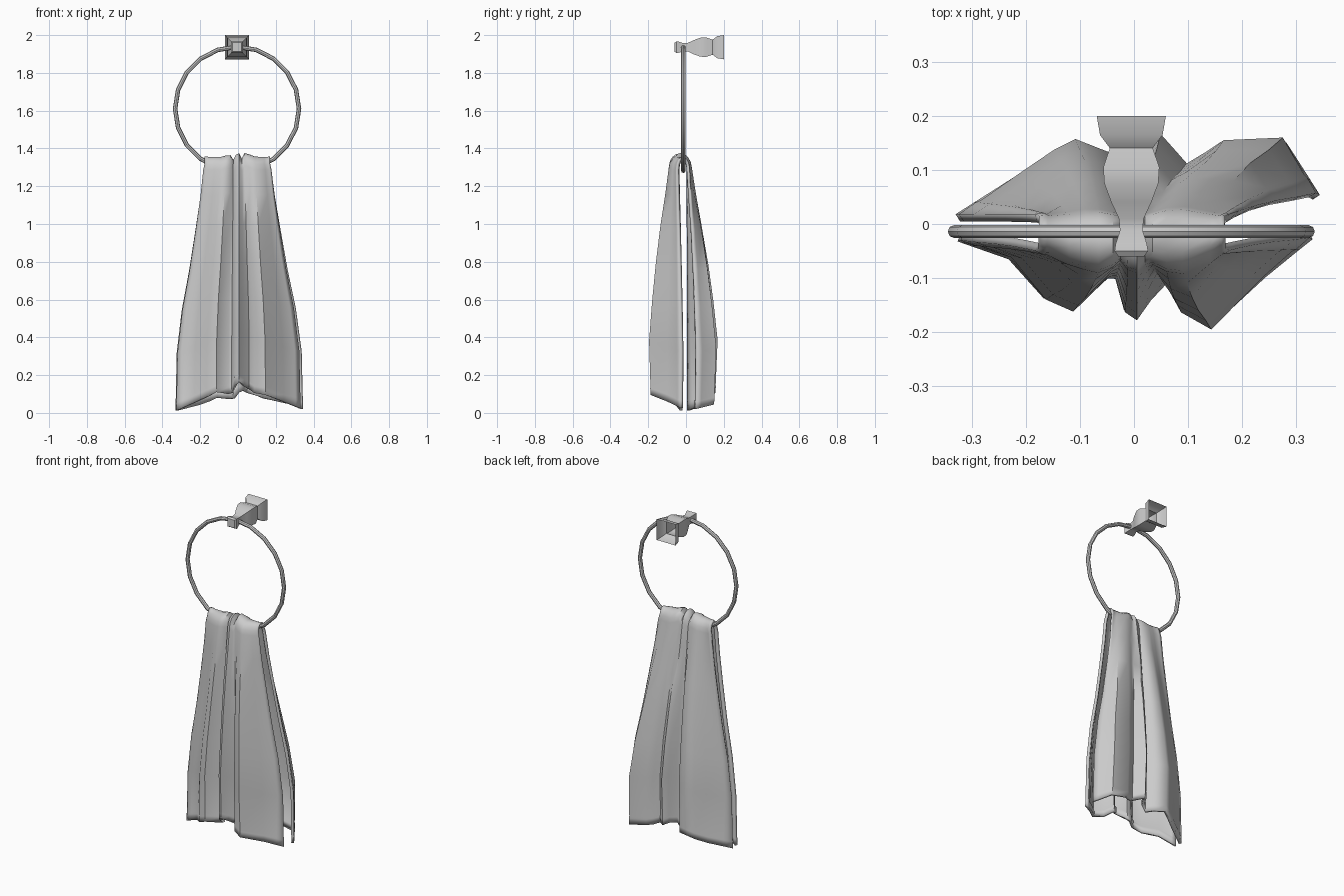
import bpy, bmesh, math

if "Cube" in bpy.data.objects:
    bpy.data.objects.remove(bpy.data.objects["Cube"])

def grid_object(name, rows, closed=False, cap_first=False, angle=40):
    """Skin a list of equal-length point rows into a mesh object."""
    bm = bmesh.new()
    vs = [[bm.verts.new(p) for p in r] for r in rows]
    n = len(rows[0])
    for a, b in zip(vs, vs[1:]):
        for i in range(n if closed else n - 1):
            k = (i + 1) % n
            bm.faces.new((a[i], a[k], b[k], b[i]))
    if cap_first:
        bm.faces.new(vs[0][::-1])
    me = bpy.data.meshes.new(name)
    bm.to_mesh(me)
    bm.free()
    ob = bpy.data.objects.new(name, me)
    bpy.context.collection.objects.link(ob)
    return ob

def smooth(ob, angle):
    bpy.ops.object.select_all(action='DESELECT')
    bpy.context.view_layer.objects.active = ob
    ob.select_set(True)
    bpy.ops.object.shade_smooth_by_angle(angle=math.radians(angle))

def lerp(a, b, t):
    return a + (b - a) * t

# wall bracket: square sections (y, half width), front capped, hollow back
profile = [(-.06, .024), (-.05, .031), (-.037, .029), (-.012, .021), (.01, .023),
           (.04, .037), (.075, .05), (.105, .052), (.14, .040), (.141, .040),
           (.165, .058), (.2, .064)]
corners = [(-1, -1), (1, -1), (1, 1), (-1, 1)]
bracket = grid_object("wall_bracket",
                      [[(-.005 + h * cx, y, 1.936 + h * cz) for cx, cz in corners]
                       for y, h in profile], closed=True, cap_first=True)
smooth(bracket, 35)

# hanging ring
bpy.ops.mesh.primitive_torus_add(major_segments=20, minor_segments=8,
                                 major_radius=.328, minor_radius=.012,
                                 location=(-.005, -.014, 1.61),
                                 rotation=(math.pi / 2, 0, 0))
ring = bpy.context.object
ring.name = "towel_ring"
smooth(ring, 40)

# towel columns: front hem x, y, z | back hem x, y | fold x, front y, back y, top z
cols = [
    (-.325, -.026, .012, -.328, .014, -.176, -.045, .014, 1.352),
    (-.230, -.060, .055, -.210, .095, -.120, -.072, .020, 1.353),
    (-.165, -.138, .085, -.150, .135, -.090, -.082, .025, 1.353),
    (-.115, -.160, .110, -.110, .155, -.065, -.088, .025, 1.360),
    (-.050, -.098, .100, -.045, .130, -.040, -.078, .020, 1.362),
    (-.032, -.100, .105, -.020, .080, -.025, -.065, .015, 1.338),
    (-.015, -.162, .150, .000, .090, -.010, -.083, .020, 1.365),
    (.005, -.176, .165, .025, .140, .005, -.088, .025, 1.372),
    (.030, -.140, .145, .050, .165, .020, -.078, .020, 1.345),
    (.060, -.110, .125, .100, .110, .035, -.073, .020, 1.374),
    (.090, -.162, .105, .135, .130, .060, -.086, .028, 1.366),
    (.145, -.193, .095, .170, .153, .090, -.090, .030, 1.354),
    (.240, -.098, .060, .280, .158, .140, -.068, .020, 1.353),
    (.328, -.022, .025, .340, .055, .168, -.045, .014, 1.352)]

def mix(a, b, t):
    return tuple(lerp(p, q, t) for p, q in zip(a, b))

# extra columns mark the side hems
cols = ([cols[0], mix(cols[0], cols[1], .28), mix(cols[0], cols[1], .36)] + cols[1:-1]
        + [mix(cols[-1], cols[-2], .36), mix(cols[-1], cols[-2], .28), cols[-1]])

# rows up each panel: height fraction, sideways spread, depth spread
steps = [(0, 1, .90), (.03, 1, .92), (.038, .995, .93), (.24, .96, 1), (.42, .78, .84),
         (.58, .53, .66), (.75, .31, .42), (.89, .14, .17), (1, .04, 0)]
DROP = .065

def panel_point(c, step, front):
    s, wx, wy = step
    fx, fy, fz, bx, by, tx, yf, yb, zt = c
    x, y, z, ty = (fx, fy, fz, yf) if front else (bx, by, fz * .7 + .003, yb)
    return (lerp(tx, x, wx), lerp(ty, y, wy), lerp(z, zt - DROP, s))

def arch_point(c, deg):
    tx, yf, yb, zt = c[5:]
    a = math.radians(deg)
    return (tx, (yf + yb) / 2 - (yb - yf) / 2 * math.cos(a), zt - DROP + DROP * math.sin(a))

rows = [[panel_point(c, s, True) for c in cols] for s in steps]
rows += [[arch_point(c, d) for c in cols] for d in (25, 48, 70, 90, 110, 132, 155)]
rows += [[panel_point(c, s, False) for c in cols] for s in reversed(steps)]
towel = grid_object("towel", rows)

# cloth thickness, fuller along the hems
nr, nc = len(rows), len(cols)
hem = towel.vertex_groups.new(name="hem")
for r in range(nr):
    for c in range(nc):
        if r < 2 or r >= nr - 2 or c < 2 or c >= nc - 2:
            hem.add([r * nc + c], 1.0, 'REPLACE')
sol = towel.modifiers.new("thickness", 'SOLIDIFY')
sol.thickness = .016
sol.offset = -.4
sol.vertex_group = "hem"
sol.thickness_vertex_group = .5
smooth(towel, 50)
